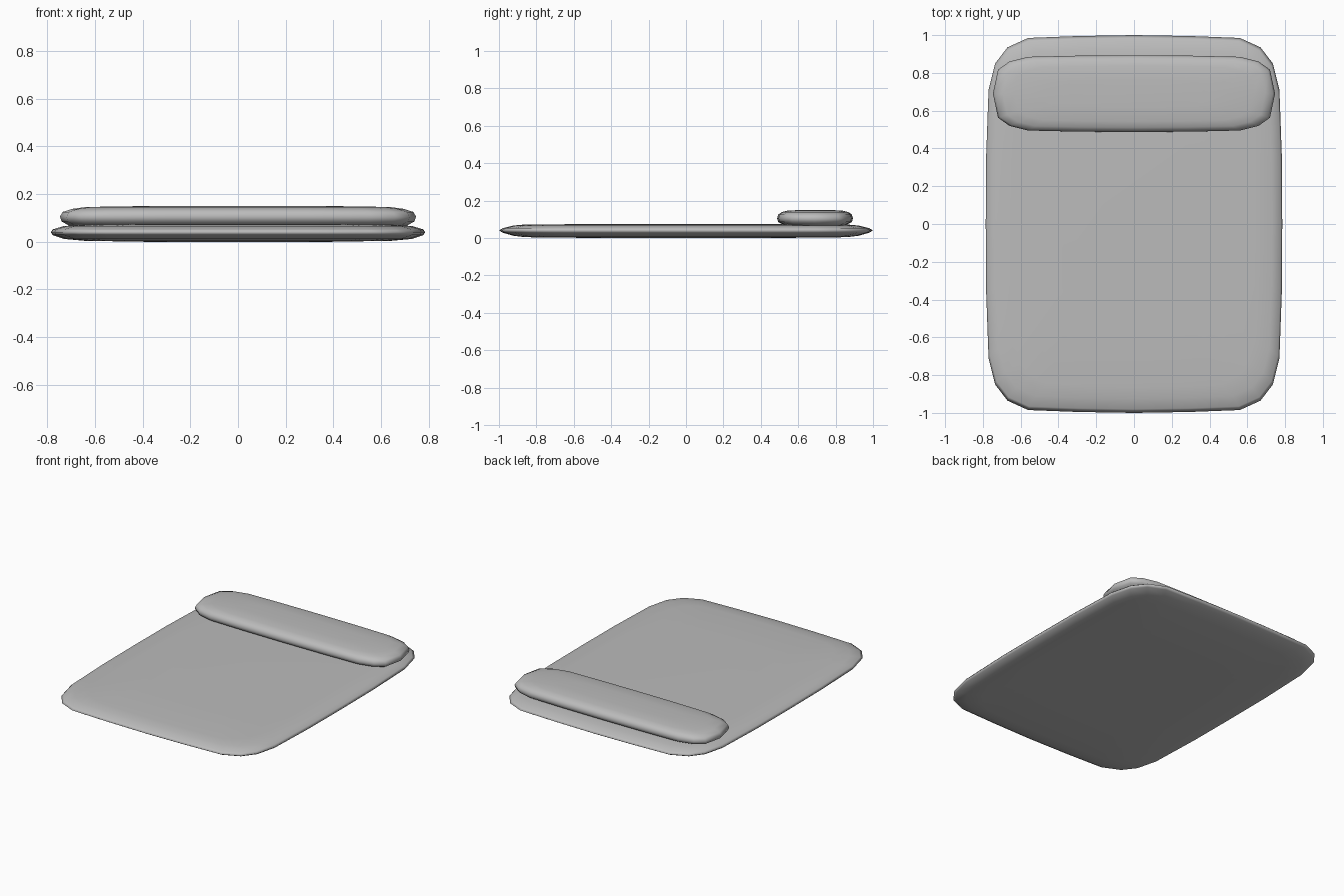
import bpy
import bmesh

cube = bpy.data.objects.get("Cube")
if cube:
    bpy.data.objects.remove(cube, do_unlink=True)

grey = bpy.data.materials.new("soft grey")
grey.use_nodes = True
colour = (0.5, 0.5, 0.5, 1)
grey.diffuse_color = colour
grey.node_tree.nodes["Principled BSDF"].inputs["Base Color"].default_value = colour


def full_outline(quarter):
    """Mirror a quarter outline (from +y round to +x) into a closed loop."""
    right = quarter + [(x, -y) for x, y in quarter[-2::-1]]
    return right + [(-x, y) for x, y in right[-2:0:-1]]


def cushion(name, quarter, layers, centre_y):
    """Loft scaled copies of the outline; layers are (z, x scale, y scale)."""
    bm = bmesh.new()
    outline = full_outline(quarter)
    rings = [[bm.verts.new((x * sx, y * sy + centre_y, z)) for x, y in outline]
             for z, sx, sy in layers]
    n = len(outline)
    for low, high in zip(rings, rings[1:]):
        for i in range(n):
            j = (i + 1) % n
            bm.faces.new((low[i], low[j], high[j], high[i]))
    bm.faces.new(rings[0])
    bm.faces.new(rings[-1])
    bmesh.ops.recalc_face_normals(bm, faces=bm.faces)
    for face in bm.faces:
        face.smooth = True
    mesh = bpy.data.meshes.new(name)
    bm.to_mesh(mesh)
    bm.free()
    mesh.materials.append(grey)
    obj = bpy.data.objects.new(name, mesh)
    bpy.context.collection.objects.link(obj)
    return obj


# Thin padded mattress
cushion("mattress",
        [(0, 1), (0.3, 0.995), (0.56, 0.985), (0.67, 0.935), (0.735, 0.85),
         (0.77, 0.71), (0.783, 0.35), (0.785, 0)],
        [(0, 0.5, 0.5), (0.004, 0.82, 0.86), (0.012, 0.93, 0.925),
         (0.028, 0.99, 0.98), (0.04, 1, 1), (0.052, 0.99, 0.98),
         (0.066, 0.93, 0.925), (0.072, 0.82, 0.86), (0.074, 0.5, 0.5)], 0)

# Plump pillow lying across the back end
cushion("pillow",
        [(0, 0.203), (0.3, 0.201), (0.56, 0.195), (0.66, 0.17),
         (0.72, 0.127), (0.747, 0)],
        [(0.06, 0.85, 0.62), (0.068, 0.95, 0.8), (0.085, 0.99, 0.97),
         (0.105, 1, 1), (0.125, 0.985, 0.97), (0.138, 0.93, 0.88),
         (0.146, 0.85, 0.72), (0.15, 0.5, 0.35)], 0.69)
